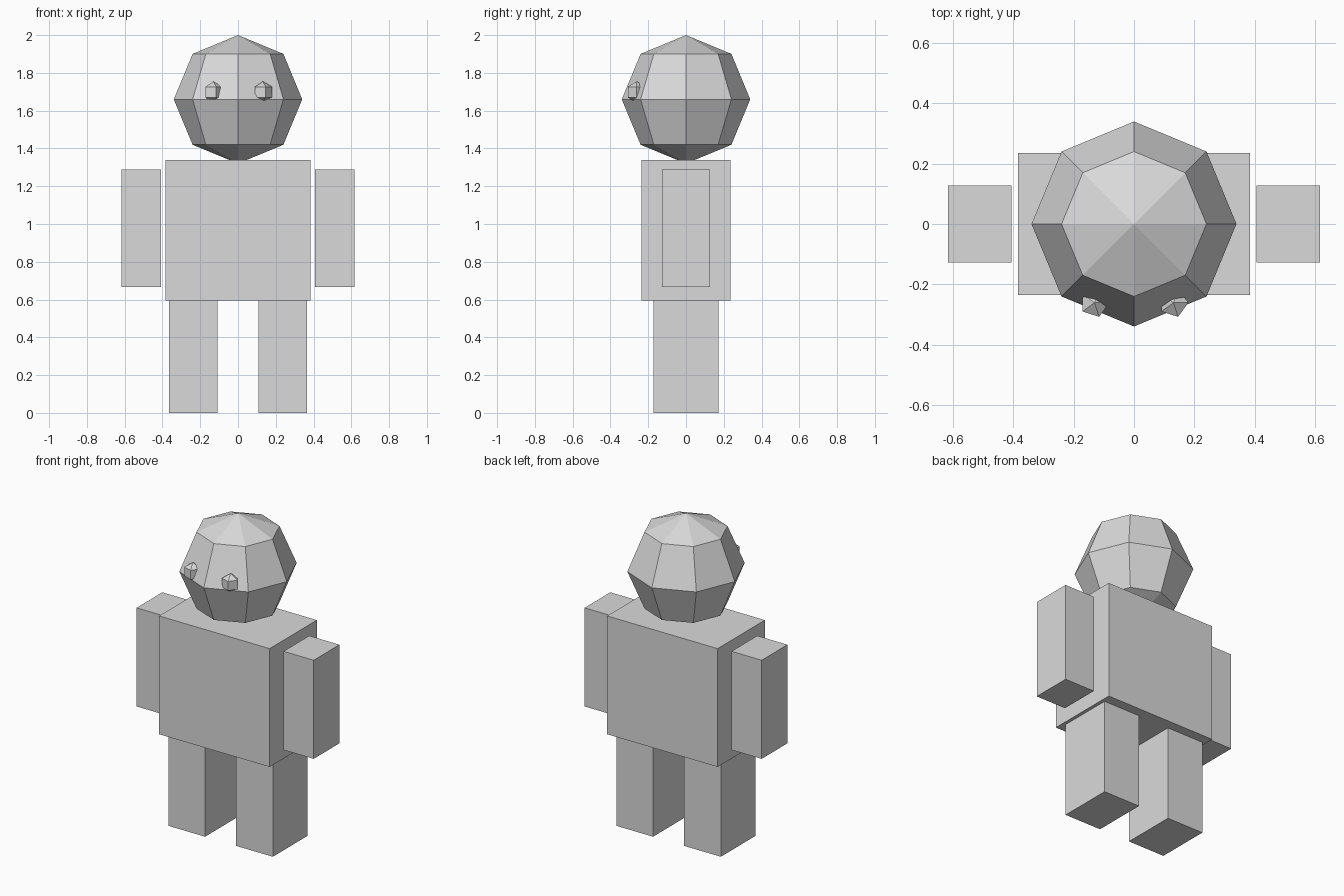
import bpy, bmesh
from math import radians
from mathutils import Matrix, Vector

default = bpy.data.objects.get("Cube")
if default:
    bpy.data.objects.remove(default, do_unlink=True)

grey = bpy.data.materials.new("plain grey")
grey.use_nodes = True
colour = (0.7, 0.7, 0.7, 1)
grey.diffuse_color = colour
grey.node_tree.nodes["Principled BSDF"].inputs["Base Color"].default_value = colour


def finish(name, bm):
    mesh = bpy.data.meshes.new(name)
    bm.to_mesh(mesh)
    bm.free()
    mesh.materials.append(grey)
    obj = bpy.data.objects.new(name, mesh)
    bpy.context.collection.objects.link(obj)
    return obj


def box(name, low, high):
    low, high = Vector(low), Vector(high)
    size = Matrix.Diagonal((high - low).to_4d())
    size[3][3] = 1
    bm = bmesh.new()
    bmesh.ops.create_cube(bm, size=1, matrix=Matrix.Translation((low + high) / 2) @ size)
    return finish(name, bm)


def ball(name, centre, radius, segments, rings, turn=0):
    bm = bmesh.new()
    place = Matrix.Translation(centre) @ Matrix.Rotation(radians(turn), 4, "Z")
    bmesh.ops.create_uvsphere(bm, u_segments=segments, v_segments=rings,
                              radius=radius, matrix=place)
    return finish(name, bm)


# Body and faceted head
box("torso", (-0.385, -0.235, 0.595), (0.385, 0.235, 1.34))
ball("head", (0, 0, 1.66), 0.34, 8, 4)

# Limbs and eyes on both sides
for side, s in (("left", 1), ("right", -1)):
    inner, outer = sorted((s * 0.407, s * 0.617))
    box(side + "_arm", (inner, -0.128, 0.667), (outer, 0.128, 1.288))
    inner, outer = sorted((s * 0.108, s * 0.364))
    box(side + "_leg", (inner, -0.173, 0), (outer, 0.173, 0.595))
    ball(side + "_eye", (s * 0.131, -0.261, 1.698), 0.057, 5, 3, -18)
